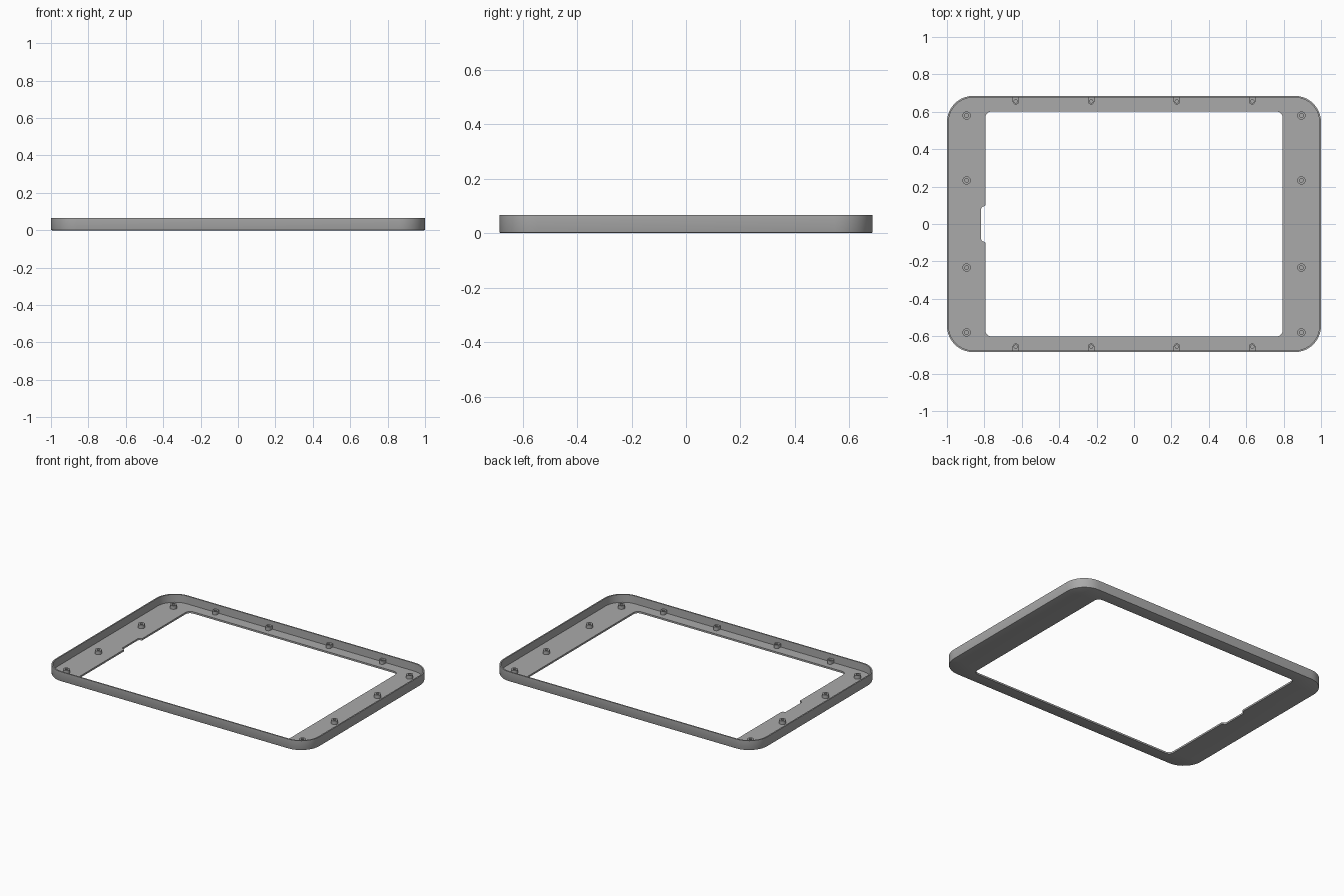
import bpy, bmesh
from math import cos, sin, pi

if "Cube" in bpy.data.objects:
    bpy.data.objects.remove(bpy.data.objects["Cube"], do_unlink=True)

HALF_X, HALF_Y, HEIGHT = 1.0, 0.685, 0.066
WALL, FLOOR, CORNER, EDGE = 0.009, 0.012, 0.14, 0.005
OPEN_X, OPEN_Y = 0.795, 0.602

grey = bpy.data.materials.new("matte grey")
grey.use_nodes = True
colour = (0.4, 0.4, 0.4, 1)
grey.diffuse_color = colour
grey.node_tree.nodes["Principled BSDF"].inputs["Base Color"].default_value = colour


def arc(cx, cy, r, start, sweep=pi / 2, steps=10):
    return [(cx + r * cos(start + sweep * i / steps),
             cy + r * sin(start + sweep * i / steps)) for i in range(steps + 1)]


def rounded_rect(hx, hy, r):
    pts = []
    for k, (sx, sy) in enumerate([(1, 1), (-1, 1), (-1, -1), (1, -1)]):
        pts += arc(sx * (hx - r), sy * (hy - r), r, k * pi / 2)
    return pts


def ring(bm, pts, z):
    return [bm.verts.new((x, y, z)) for x, y in pts]


def bridge(bm, a, b):
    for i in range(len(a)):
        j = (i + 1) % len(a)
        bm.faces.new((a[i], a[j], b[j], b[i]))


def fill_between(bm, a, b):
    edges = [bm.edges.get((r[i - 1], r[i])) for r in (a, b) for i in range(len(r))]
    bmesh.ops.triangle_fill(bm, use_beauty=True, edges=edges)


def finish(bm, name):
    bmesh.ops.recalc_face_normals(bm, faces=bm.faces)
    mesh = bpy.data.meshes.new(name)
    bm.to_mesh(mesh)
    bm.free()
    mesh.materials.append(grey)
    obj = bpy.data.objects.new(name, mesh)
    bpy.context.collection.objects.link(obj)
    bpy.ops.object.select_all(action='DESELECT')
    obj.select_set(True)
    bpy.context.view_layer.objects.active = obj
    bpy.ops.object.shade_smooth_by_angle(angle=pi / 6)


# Frame: outer shell rings from the underside up, over the rim and down to the floor
bm = bmesh.new()
levels = [(EDGE, 0), (EDGE * 0.3, EDGE * 0.3), (0, EDGE), (0, HEIGHT), (WALL, HEIGHT), (WALL, FLOOR)]
shell = [ring(bm, rounded_rect(HALF_X - d, HALF_Y - d, CORNER - d), z) for d, z in levels]
for low, high in zip(shell, shell[1:]):
    bridge(bm, low, high)

# Opening with a shallow notch in its -x edge
outline = rounded_rect(OPEN_X, OPEN_Y, 0.035)
half = len(outline) // 2
n = 0.014
notch = [(-OPEN_X, 0.1)] + arc(-OPEN_X - 0.022 + n, 0.094 - n, n, pi / 2, steps=5)
notch += [(x, -y) for x, y in reversed(notch)]
outline = outline[:half] + notch + outline[half:]
open_low, open_high = ring(bm, outline, 0), ring(bm, outline, FLOOR)
bridge(bm, open_low, open_high)
fill_between(bm, shell[0], open_low)
fill_between(bm, shell[-1], open_high)
finish(bm, "bezel_frame")


# Screw bosses: hollow posts; those on the long sides run back into the wall
def boss(name, cx, cy, r, hole, top, wall_side=0):
    bm = bmesh.new()
    angles = [2 * pi * i / 24 for i in range(24)]
    outer = []
    for a in angles:
        x, y = cx + r * cos(a), cy + r * sin(a)
        if wall_side * sin(a) > 0.01:
            y = wall_side * (HALF_Y - WALL / 2)
        outer.append((x, y))
    inner = [(cx + hole * cos(a), cy + hole * sin(a)) for a in angles]
    base = FLOOR - 0.002
    rings = [ring(bm, outer, base), ring(bm, outer, top),
             ring(bm, inner, top), ring(bm, inner, FLOOR + 0.002)]
    for low, high in zip(rings, rings[1:]):
        bridge(bm, low, high)
    bm.faces.new(rings[-1])
    bm.faces.new(rings[0])
    finish(bm, name)


for sx, side in ((-1, "right"), (1, "left")):
    for i, y in enumerate((-0.58, -0.233, 0.233, 0.58)):
        boss(f"{side}_boss_{i + 1}", sx * 0.895, y, 0.022, 0.01, 0.036)
for sy, side in ((-1, "front"), (1, "back")):
    for i, x in enumerate((-0.632, -0.229, 0.229, 0.632)):
        boss(f"{side}_boss_{i + 1}", x, sy * 0.656, 0.017, 0.009, 0.036, sy)
